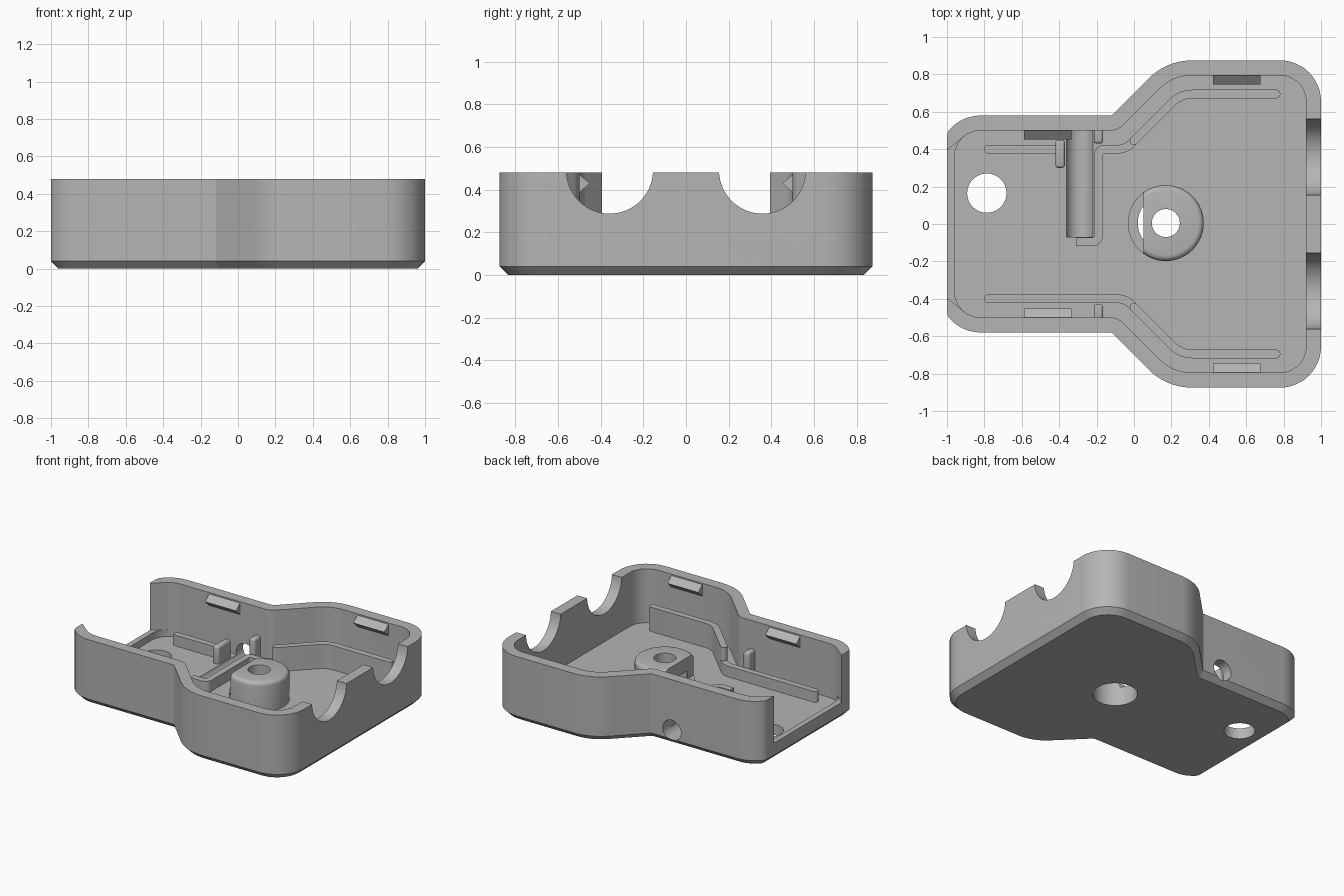
import bpy, bmesh, math
from mathutils import Vector

if "Cube" in bpy.data.objects:
    bpy.data.objects.remove(bpy.data.objects["Cube"])

grey = bpy.data.materials.new("light_grey")
grey.use_nodes = True
COLOUR = (0.46, 0.46, 0.46, 1)
grey.diffuse_color = COLOUR
grey.node_tree.nodes["Principled BSDF"].inputs["Base Color"].default_value = COLOUR

TOP, FLOOR, WALL = 0.48, 0.08, 0.08


def fillet(corners, closed=False, steps=12):
    """Round each (x, y, radius) corner of a path with an arc."""
    out, n = [], len(corners)
    for i, (x, y, r) in enumerate(corners):
        p = Vector((x, y))
        if r == 0 or (not closed and i in (0, n - 1)):
            out.append(p)
            continue
        a = (Vector(corners[i - 1][:2]) - p).normalized()
        b = (Vector(corners[(i + 1) % n][:2]) - p).normalized()
        half = a.angle(b) / 2
        centre = p + (a + b).normalized() * r / math.sin(half)
        start = p + a * r / math.tan(half) - centre
        end = p + b * r / math.tan(half) - centre
        sweep = start.angle(end)
        for k in range(steps + 1):
            t = k / steps
            out.append(centre + (start * math.sin((1 - t) * sweep)
                                 + end * math.sin(t * sweep)) / math.sin(sweep))
    return out


def offset(pts, d, closed=True):
    """Shift a path to its left by d with mitred joints."""
    out, n = [], len(pts)
    for i, p in enumerate(pts):
        before = (p - pts[i - 1]).normalized()
        after = (pts[(i + 1) % n] - p).normalized()
        if not closed and i == 0:
            before = after
        if not closed and i == n - 1:
            after = before
        n1, n2 = Vector((-before.y, before.x)), Vector((-after.y, after.x))
        out.append(p + (n1 + n2) * d / (1 + n1.dot(n2)))
    return out


def loft(name, loops):
    """Skin a stack of 3D loops and cap both ends."""
    bm = bmesh.new()
    rings = [[bm.verts.new(p) for p in loop] for loop in loops]
    for low, high in zip(rings, rings[1:]):
        for i in range(len(low)):
            bm.faces.new((low[i - 1], low[i], high[i], high[i - 1]))
    bm.faces.new(rings[0])
    bm.faces.new(rings[-1])
    bmesh.ops.recalc_face_normals(bm, faces=bm.faces)
    mesh = bpy.data.meshes.new(name)
    bm.to_mesh(mesh)
    bm.free()
    mesh.materials.append(grey)
    ob = bpy.data.objects.new(name, mesh)
    bpy.context.collection.objects.link(ob)
    return ob


def prism(name, pts, lo, hi, axis="z"):
    order = {"z": lambda a, b, h: (a, b, h), "x": lambda a, b, h: (h, a, b),
             "y": lambda a, b, h: (a, h, b)}[axis]
    return loft(name, [[order(a, b, h) for a, b in pts] for h in (lo, hi)])


def circle(a, b, r, n=48):
    return [(a + r * math.cos(math.tau * i / n), b + r * math.sin(math.tau * i / n))
            for i in range(n)]


def box(name, x0, x1, y0, y1, z0, z1):
    return prism(name, [(x0, y0), (x1, y0), (x1, y1), (x0, y1)], z0, z1)


def apply(ob, kind, **settings):
    mod = ob.modifiers.new(kind.title(), kind)
    for key, value in settings.items():
        setattr(mod, key, value)
    bpy.context.view_layer.objects.active = ob
    bpy.ops.object.modifier_apply(modifier=mod.name)


def cut(ob, *cutters):
    for cutter in cutters:
        apply(ob, "BOOLEAN", object=cutter, operation="DIFFERENCE", solver="EXACT")
        bpy.data.objects.remove(cutter)


def rail(name, corners, side, top, round_ends=True):
    """Thin upright strip following a path."""
    path = fillet([(x, y, r) for x, y, r in corners], steps=8)
    w = 0.023
    left, right = offset(path, w, False), offset(path, -w, False)

    def cap(centre, start):
        if not round_ends:
            return []
        v = start - centre
        turn = [math.pi * k / 8 for k in range(1, 8)]
        return [centre + Vector((v.x * math.cos(t) - v.y * math.sin(t),
                                 v.x * math.sin(t) + v.y * math.cos(t))) for t in turn]
    outline = right + cap(path[-1], right[-1]) + left[::-1] + cap(path[0], left[0])
    return prism(name, [(p.x, p.y * side) for p in outline], FLOOR - 0.02, top)


# Tray shell with chamfered base
half = [(1, 0.875, 0.22), (0.175, 0.875, 0.33), (-0.12, 0.58, 0.01), (-1.04, 0.58, 0.22)]
outline = fillet(half + [(x, -y, r) for x, y, r in reversed(half)], closed=True)
clipped = [Vector((max(p.x, -1), p.y)) for p in outline]
shell = loft("tray_shell", [[(p.x, p.y, z) for p in offset(clipped, d)]
                            for d, z in ((0.04, 0), (0, 0.04), (0, TOP))])
cut(shell, prism("cavity", offset(outline, WALL), FLOOR, 0.7))

# Open left end above a low lip
cut(shell, prism("end_opening", [(-0.9, 0.475), (-1.05, 0.355), (-1.05, -0.355), (-0.9, -0.475)],
                 0.13, 0.7))

# Round cable notches, mounting hole and side screw channel
for y in (-0.358, 0.358):
    cut(shell, prism("notch", circle(y, 0.49, 0.203, 64), 0.88, 1.1, "x"))
cut(shell, prism("mount_hole", circle(-0.787, 0.165, 0.105), -0.1, 0.3),
    prism("channel", circle(-0.29, 0.105, 0.075), -0.07, 0.7, "y"),
    prism("boss_bore", circle(0.17, 0.005, 0.15), -0.1, 0.3))

# Screw boss with rounded rim, counterbore and a flat on one side
BX, BY, BOSS_TOP = 0.17, 0.005, 0.3
rings = [(0.203, 0.05), (0.203, BOSS_TOP - 0.03)]
rings += [(0.173 + 0.03 * math.cos(a), BOSS_TOP - 0.03 + 0.03 * math.sin(a))
          for a in (math.pi / 8 * k for k in range(1, 5))]
boss = loft("screw_boss", [[(x, y, z) for x, y in circle(BX, BY, r)] for r, z in rings])
cut(boss, prism("counterbore", circle(BX, BY, 0.15), -0.1, 0.2),
    prism("screw_hole", circle(BX, BY, 0.075), 0.1, 0.5),
    box("flat", -0.2, 0.05, -0.4, 0.4, 0.14, 0.5))

# Guide rails: low on the narrow half, tall on the wide half
LOW, HIGH = 0.16, 0.26
bend, step = (-0.045, 0.4, 0.1), (0, 0.445, 0)
for side, word in ((1, "back"), (-1, "front")):
    rail(word + "_tall_rail", [step, (0.25, 0.695, 0.15), (0.76, 0.695, 0)], side, HIGH)
rail("front_low_rail", [(-0.78, 0.4, 0), bend, step], -1, LOW)
rail("back_low_rail", [(-0.78, 0.4, 0), (-0.395, 0.4, 0)], 1, LOW)
rail("channel_rail", [(-0.31, -0.095, 0), (-0.19, -0.095, 0.03), (-0.19, 0.4, 0.03), bend, step],
     1, LOW, False)

# Stop block beside the channel and the posts on the walls
blocks = [box("channel_stop", -0.42, -0.37, 0.3, 0.45, 0.05, 0.21)]
for side, word in ((1, "back"), (-1, "front")):
    y0, y1 = sorted((0.43 * side, 0.52 * side))
    blocks.append(box(word + "_wall_post", -0.215, -0.165, y0, y1, 0.05, 0.27))
for block in blocks:
    apply(block, "BEVEL", width=0.015, segments=3)

# Wedge snap catches inside the long walls
for side, word in ((1, "back"), (-1, "front")):
    for x, wall, place in ((-0.46, 0.5, "narrow"), (0.55, 0.795, "wide")):
        wedge = [((wall + 0.01) * side, 0.375), ((wall - 0.048) * side, 0.43),
                 ((wall + 0.01) * side, 0.478)]
        prism(word + "_" + place + "_catch", wedge, x - 0.127, x + 0.127, "x")

# Smooth curved walls, keep edges crisp
for ob in bpy.context.scene.objects:
    ob.select_set(ob.type == "MESH")
bpy.context.view_layer.objects.active = shell
bpy.ops.object.shade_smooth_by_angle(angle=math.radians(30))
